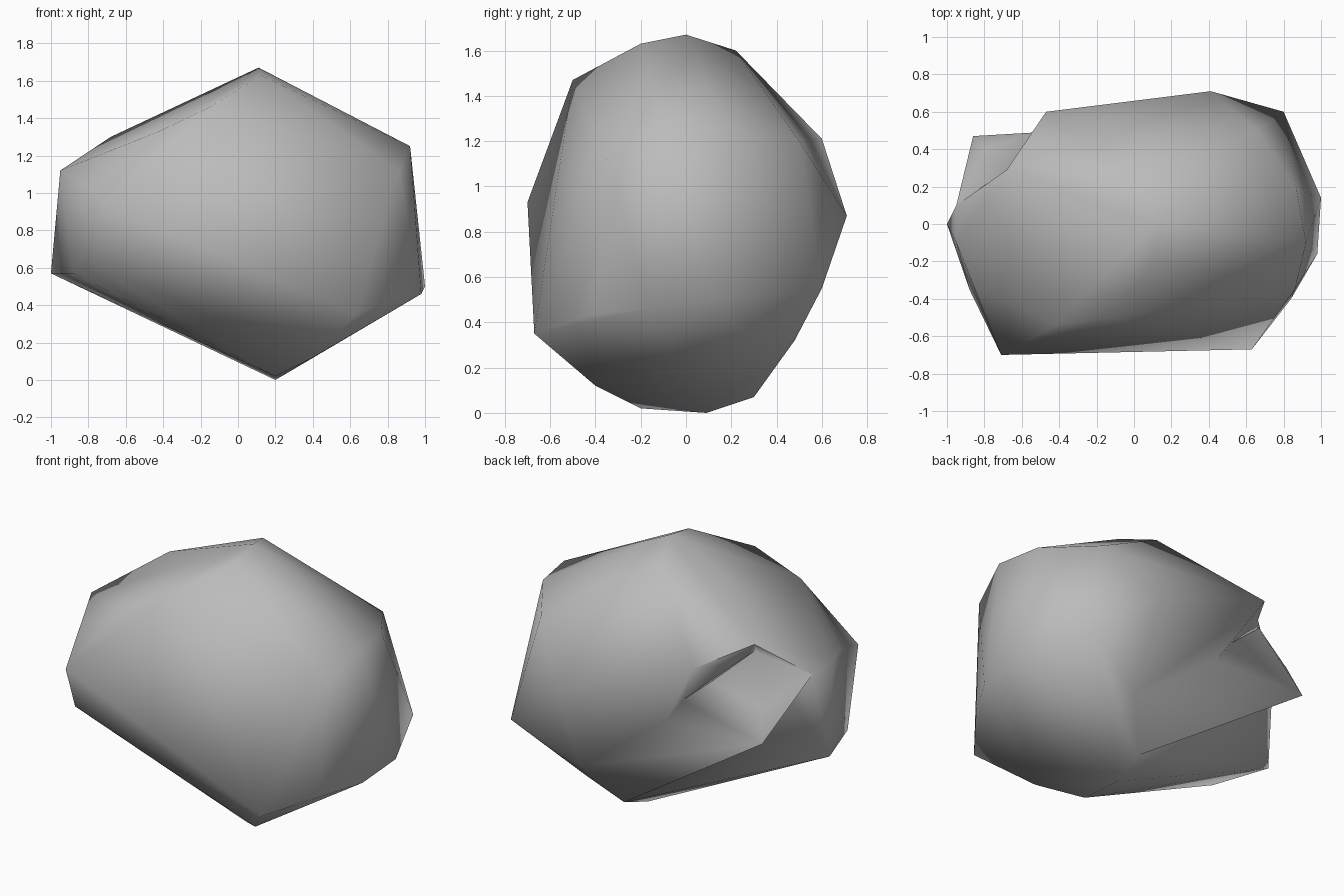
import bpy
import bmesh
from math import radians

cube = bpy.data.objects.get("Cube")
if cube:
    bpy.data.objects.remove(cube, do_unlink=True)

# One plain stone colour
stone = bpy.data.materials.new("stone grey")
stone.use_nodes = True
colour = (0.5, 0.5, 0.5, 1)
stone.diffuse_color = colour
stone.node_tree.nodes["Principled BSDF"].inputs["Base Color"].default_value = colour

# Named corners shared by the overlapping blocks
left_shoulder = (-.95, .1, 1.11)
left_brow = (-.71, -.7, .93)
right_toe = (.63, -.67, .35)
crack_end = (-.68, .29, 1.3)
ledge_tip = (-.47, .6, 1.21)
back_peak = (.41, .71, .87)
back_heel = (.22, .3, .07)
back_feet = [(.4, .48, .32), (.44, .36, .2)]
crest = [(.11, 0, 1.67), (.12, -.2, 1.63), (.02, .22, 1.6)]
forehead = [(-.13, -.5, 1.47), (-.42, -.54, 1.33)]
side_left = [left_shoulder, (-.95, -.1, 1.12), (-.84, -.35, 1.07),
             (-1, 0, .57), (-.88, -.35, .57), (-.77, -.52, .61)]
side_right = [(.92, -.1, 1.25), (.87, .18, 1.25), (.66, .5, 1.2), (.86, -.35, 1.12),
              (.98, -.16, .46), (1, .14, .5), (.84, -.4, .44), (.8, .6, .55)]
base = [(.2, .09, 0), (.2, -.2, .02), (.4, -.4, .12), back_heel]


def add_block(name, corners):
    """Wrap a chunk of rock tightly around its corner points."""
    bm = bmesh.new()
    for corner in corners:
        bm.verts.new(corner)
    hull = bmesh.ops.convex_hull(bm, input=bm.verts)
    loose = set(hull["geom_interior"]) | set(hull["geom_unused"])
    bmesh.ops.delete(bm, geom=[v for v in loose if isinstance(v, bmesh.types.BMVert)],
                     context="VERTS")
    bmesh.ops.recalc_face_normals(bm, faces=bm.faces)
    mesh = bpy.data.meshes.new(name)
    bm.to_mesh(mesh)
    bm.free()
    mesh.materials.append(stone)
    block = bpy.data.objects.new(name, mesh)
    bpy.context.collection.objects.link(block)
    return block


# Main body, with the upper ledge overhanging the crack at the back
boulder = add_block("boulder", crest + forehead + side_right + base + back_feet
                    + [left_brow, right_toe, crack_end, ledge_tip, back_peak])

# Left flank below the crack
flank = add_block("left_flank", crest + forehead + side_left + base
                  + [left_brow, right_toe, crack_end])

# Split slab sticking out below the ledge
slab = add_block("split_slab", back_feet + [(-.86, .47, .79), (-.8, .4, .98),
                                            (-.52, .49, 1.1), (-.68, .28, 1.26),
                                            left_shoulder, back_heel, (-.3, 0, .8)])

# Fuse the blocks into one stone
bpy.ops.object.select_all(action="DESELECT")
boulder.select_set(True)
bpy.context.view_layer.objects.active = boulder
for piece in (flank, slab):
    union = boulder.modifiers.new("fuse " + piece.name, "BOOLEAN")
    union.operation = "UNION"
    union.solver = "EXACT"
    union.object = piece
    bpy.ops.object.modifier_apply(modifier=union.name)
    bpy.data.objects.remove(piece, do_unlink=True)
bpy.ops.object.shade_smooth_by_angle(angle=radians(75))
